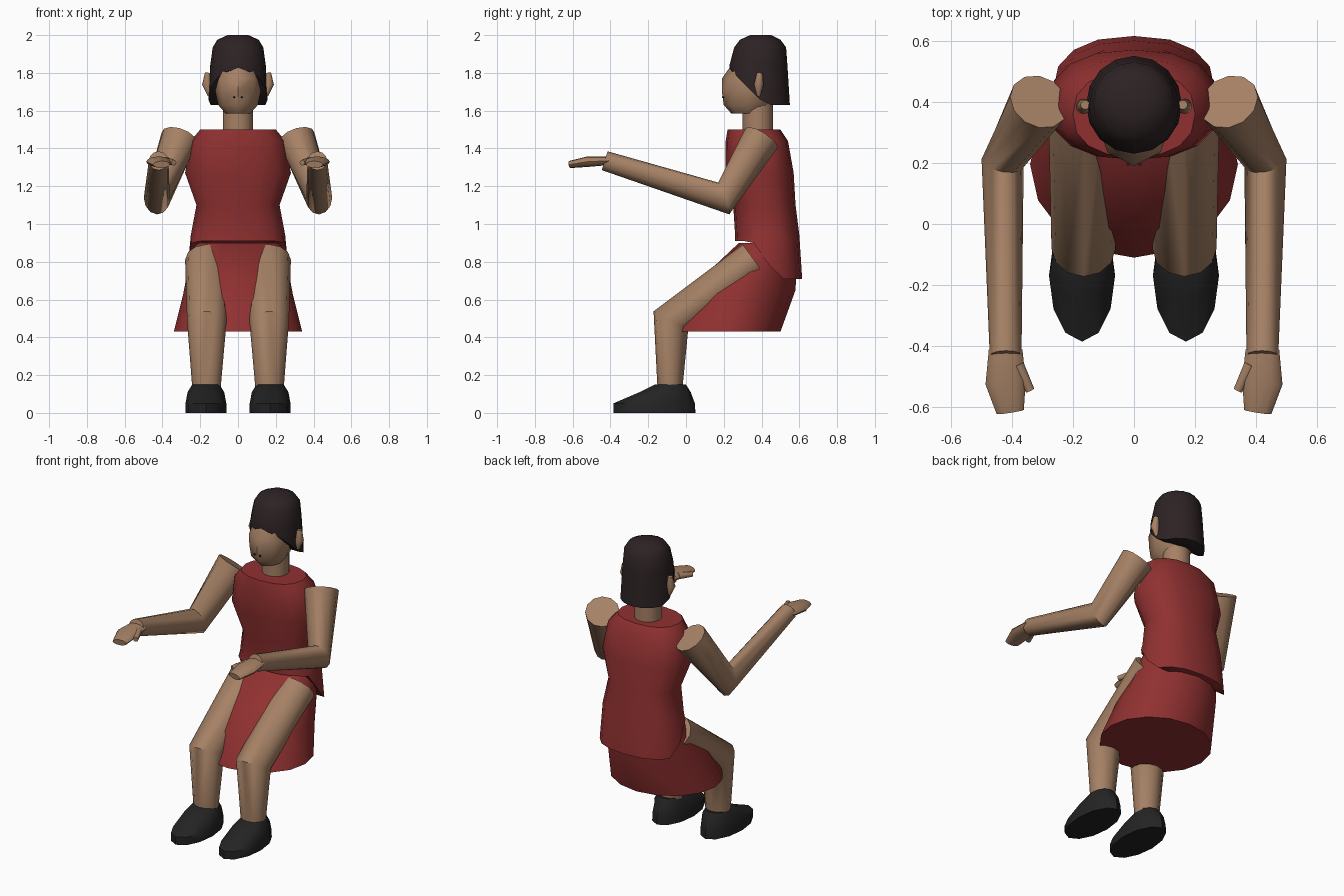
import bpy, bmesh, math
from mathutils import Vector

if "Cube" in bpy.data.objects:
    bpy.data.objects.remove(bpy.data.objects["Cube"])


def material(name, red, green, blue):
    mat = bpy.data.materials.new(name)
    mat.use_nodes = True
    colour = (red, green, blue, 1)
    mat.diffuse_color = colour
    mat.node_tree.nodes["Principled BSDF"].inputs["Base Color"].default_value = colour
    return mat


skin = material("skin", 0.38, 0.22, 0.13)
red_cloth = material("red_cloth", 0.28, 0.03, 0.03)
dark_hair = material("dark_hair", 0.026, 0.016, 0.017)
black_leather = material("black_leather", 0.017, 0.017, 0.018)


def ellipse(centre, across, along, sides, fullness=1):
    """Closed section; fullness below one makes it squarer."""
    points = []
    for i in range(sides):
        angle = math.tau * i / sides
        s, c = math.sin(angle), math.cos(angle)
        s = math.copysign(abs(s) ** fullness, s)
        c = math.copysign(abs(c) ** fullness, c)
        points.append(centre + across * s - along * c)
    return points


def level(height, front, back, width, x=0, sides=16, fullness=1):
    """Horizontal section between a front and a back depth."""
    centre = Vector((x, (front + back) / 2, height))
    along = Vector((0, (back - front) / 2, 0))
    return ellipse(centre, Vector((width, 0, 0)), along, sides, fullness)


def slope(section, height_at):
    """Set the height of a section from its depth."""
    for point in section:
        point.z = height_at(point.y)
    return section


def loft(name, sections, mat, side=1):
    """Skin the sections and close both ends with strips."""
    bm = bmesh.new()
    loops = [[bm.verts.new((p.x * side, p.y, p.z)) for p in s] for s in sections]
    count = len(loops[0])
    for lower, upper in zip(loops, loops[1:]):
        for i in range(count):
            j = (i + 1) % count
            bm.faces.new((lower[i], lower[j], upper[j], upper[i]))
    for cap in (loops[0], loops[-1]):
        for i in range(count // 2):
            strip = [cap[i], cap[i + 1], cap[count - i - 1], cap[-i]]
            bm.faces.new(list(dict.fromkeys(strip)))
    bmesh.ops.recalc_face_normals(bm, faces=bm.faces)
    mesh = bpy.data.meshes.new(name)
    bm.to_mesh(mesh)
    bm.free()
    mesh.materials.append(mat)
    obj = bpy.data.objects.new(name, mesh)
    bpy.context.collection.objects.link(obj)
    bpy.ops.object.select_all(action="DESELECT")
    obj.select_set(True)
    bpy.context.view_layer.objects.active = obj
    bpy.ops.object.shade_smooth_by_angle(angle=math.radians(45))


def limb(name, side, joints, radii, thickness=1):
    """Tapered tube through the joints, mitred where it bends."""
    joints = [Vector(joint) for joint in joints]
    bones = [(b - a).normalized() for a, b in zip(joints, joints[1:])]
    sections = []
    for i, (joint, radius) in enumerate(zip(joints, radii)):
        before, after = bones[max(i - 1, 0)], bones[min(i, len(bones) - 1)]
        tangent = (before + after).normalized()
        across = (Vector.Fill(3, 0) + Vector((1, 0, 0)))
        across = (across - tangent * tangent.x).normalized()
        along = across.cross(tangent) * (thickness / tangent.dot(after))
        sections.append(ellipse(joint, across * radius, along * radius, 12))
    loft(name, sections, skin, side)


# Top, with a hem that drops towards the back
chest = [level(height, front, back, width, fullness=0.85)
         for height, front, back, width in (
             (1.5, 0.22, 0.5, 0.2),
             (1.44, 0.21, 0.54, 0.25),
             (1.27, 0.21, 0.57, 0.28),
             (1.1, 0.25, 0.58, 0.22),
             (0.94, 0.26, 0.6, 0.25))]
hem = slope(level(0, 0.26, 0.615, 0.265, fullness=0.85),
            lambda depth: max(0.71, min(0.91, 1.42 - depth * 1.45)))
loft("top", chest + [hem], red_cloth)

# Skirt, flaring forward over the lap
hips = level(0.9, 0.28, 0.59, 0.24)
lap = slope(level(0, -0.03, 0.58, 0.29), lambda depth: 0.61 + depth * 0.07)
skirt_hem = level(0.43, -0.11, 0.5, 0.34)
loft("skirt", [hips, lap, skirt_hem], red_cloth)

# Neck and head
loft("neck", [level(height, 0.3, 0.46, 0.08) for height in (1.45, 1.65)], skin)
loft("head", [level(height, front, back, width, sides=8)
              for height, front, back, width in (
                  (1.585, 0.24, 0.42, 0.065),
                  (1.63, 0.2, 0.46, 0.105),
                  (1.7, 0.19, 0.5, 0.12),
                  (1.77, 0.19, 0.5, 0.124),
                  (1.87, 0.26, 0.48, 0.1))], skin)

# Hair, with a rim that slopes from the forehead to the nape
crown = [level(height, front, back, width)
         for height, front, back, width in (
             (2, 0.34, 0.45, 0.055),
             (1.975, 0.285, 0.5, 0.11),
             (1.935, 0.255, 0.53, 0.134),
             (1.84, 0.23, 0.537, 0.147))]
rim = slope(level(0, 0.23, 0.55, 0.157), lambda depth: max(1.63, 2.05 - depth))
loft("hair", crown + [rim], dark_hair)

# Paired parts, built on the left and mirrored to the right
for side, label in ((1, "left_"), (-1, "right_")):
    limb(label + "ear", side, radii=(0.01, 0.025, 0.015), joints=(
        (0.15, 0.385, 1.68), (0.165, 0.385, 1.74), (0.16, 0.39, 1.8)))
    loft(label + "nostril", [level(height, 0.19, 0.2, 0.006, x=0.02, sides=6)
                             for height in (1.667, 1.675)], dark_hair, side)

    # Arm from shoulder through elbow to wrist
    limb(label + "arm", side, radii=(0.1, 0.07, 0.052), joints=(
        (0.31, 0.4, 1.455), (0.43, 0.2, 1.135), (0.42, -0.43, 1.335)))
    limb(label + "hand", side, radii=(0.055, 0.066, 0.045), thickness=0.42, joints=(
        (0.42, -0.41, 1.335), (0.42, -0.52, 1.33), (0.405, -0.615, 1.315)))
    limb(label + "thumb", side, radii=(0.02, 0.015), joints=(
        (0.38, -0.46, 1.335), (0.34, -0.545, 1.325)))

    # Leg from hip through knee to ankle
    limb(label + "leg", side, radii=(0.115, 0.105, 0.075), thickness=0.88, joints=(
        (0.165, 0.36, 0.81), (0.165, -0.08, 0.49), (0.167, -0.085, 0.13)))
    loft(label + "shoe", [level(height, front, back, width, x=0.17, sides=12)
                          for height, front, back, width in (
                              (0, -0.385, 0.05, 0.108),
                              (0.05, -0.385, 0.047, 0.108),
                              (0.11, -0.245, 0.025, 0.097),
                              (0.15, -0.165, 0, 0.072))], black_leather, side)
